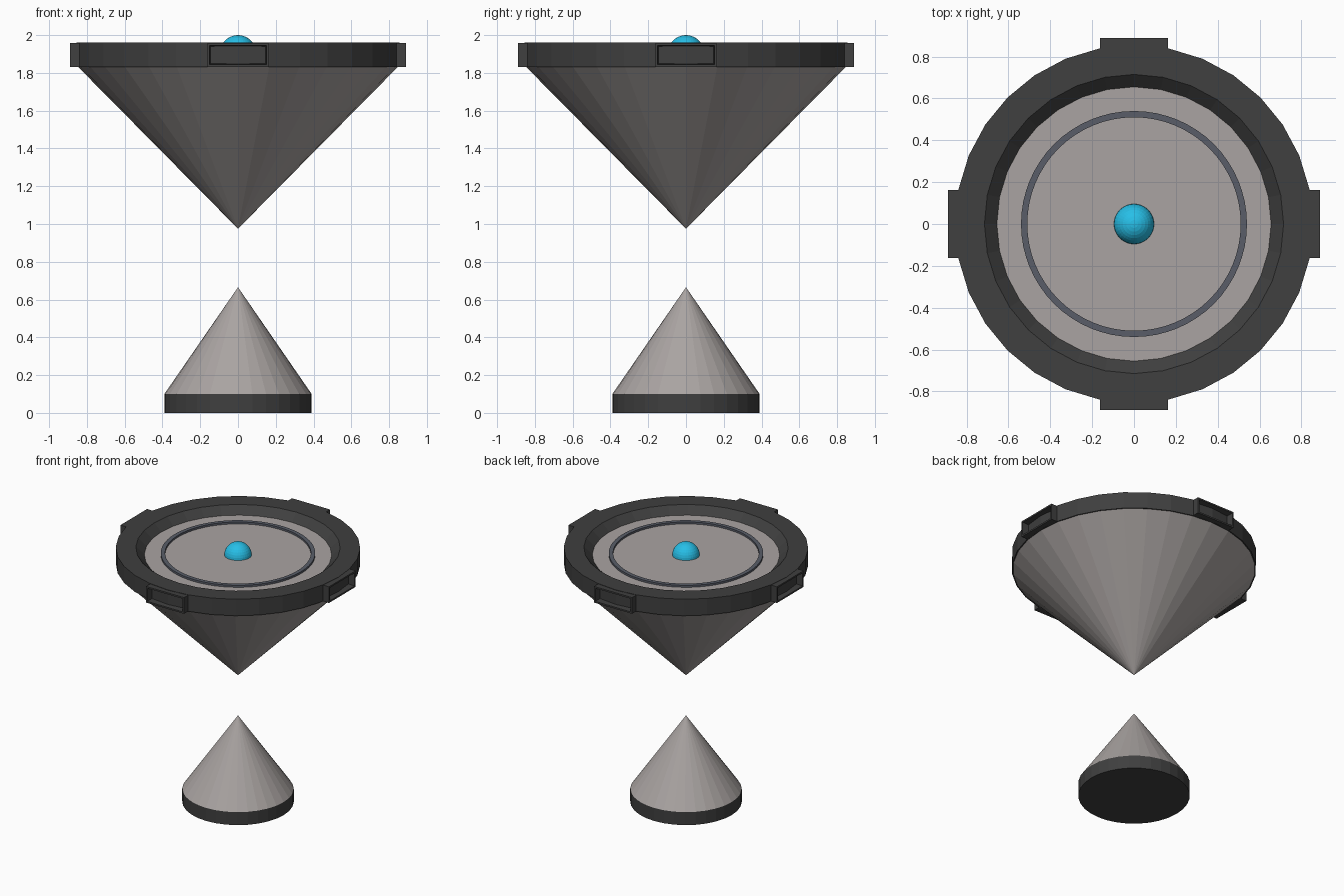
import bpy, bmesh, math
from mathutils import Matrix

cube = bpy.data.objects.get("Cube")
if cube:
    bpy.data.objects.remove(cube, do_unlink=True)


def material(name, rgb):
    m = bpy.data.materials.new(name)
    m.use_nodes = True
    m.diffuse_color = (*rgb, 1)
    m.node_tree.nodes["Principled BSDF"].inputs["Base Color"].default_value = (*rgb, 1)
    return m


GREY = material("warm grey", (0.40, 0.37, 0.36))
DARK = material("charcoal", (0.05, 0.05, 0.05))
SLATE = material("slate blue", (0.10, 0.11, 0.14))
CYAN = material("cyan", (0.02, 0.52, 0.80))


def finish(name, bm, mat):
    bmesh.ops.remove_doubles(bm, verts=bm.verts, dist=1e-5)
    bmesh.ops.recalc_face_normals(bm, faces=bm.faces)
    mesh = bpy.data.meshes.new(name)
    bm.to_mesh(mesh)
    bm.free()
    mesh.materials.append(mat)
    obj = bpy.data.objects.new(name, mesh)
    bpy.context.collection.objects.link(obj)
    return obj


def lathe(name, profile, mat, sides=32):
    """Spin a (radius, height) profile around the z axis."""
    bm = bmesh.new()
    verts = [bm.verts.new((r, 0, z)) for r, z in profile]
    edges = [bm.edges.new(pair) for pair in zip(verts, verts[1:])]
    bmesh.ops.spin(bm, geom=verts + edges, cent=(0, 0, 0), axis=(0, 0, 1),
                   angle=math.tau, steps=sides, use_duplicate=False)
    return finish(name, bm, mat)


# Lower pedestal
lathe("pedestal_base", [(0, 0), (0.39, 0), (0.39, 0.1), (0, 0.1)], DARK)
lathe("pedestal_cone", [(0.39, 0.1), (0, 0.665)], GREY)

# Floating upper cone, its rim and the sunken deck
lathe("upper_cone", [(0, 0.975), (0.85, 1.835)], GREY)
lathe("rim", [(0.84, 1.832), (0.855, 1.832), (0.855, 1.96), (0.715, 1.96),
              (0.65, 1.90), (0.65, 1.832), (0.84, 1.832)], DARK)
lathe("deck", [(0, 1.905), (0.655, 1.905)], GREY, 64)
lathe("deck_ring", [(0.51, 1.90), (0.51, 1.92), (0.54, 1.92), (0.54, 1.90)], SLATE, 64)

# Dome light in the middle of the deck
bm = bmesh.new()
bmesh.ops.create_uvsphere(bm, u_segments=32, v_segments=16, radius=0.096,
                          matrix=Matrix.Translation((0, 0, 1.904)))
finish("dome_light", bm, CYAN)

# Four rim housings, each with a recessed port in its outer face
for i, side in enumerate(("front", "left", "back", "right")):
    bm = bmesh.new()
    bmesh.ops.create_cube(bm, size=1, matrix=Matrix.Translation((0, -0.805, 1.895))
                          @ Matrix.Diagonal((0.325, 0.17, 0.125, 1)))
    bm.normal_update()
    port = min(bm.faces, key=lambda f: f.normal.y)
    bmesh.ops.inset_region(bm, faces=[port], thickness=0.017)
    bmesh.ops.inset_region(bm, faces=[port], thickness=0.008, depth=-0.06)
    bmesh.ops.rotate(bm, verts=bm.verts, cent=(0, 0, 0),
                     matrix=Matrix.Rotation(i * math.pi / 2, 3, 'Z'))
    finish(side + "_housing", bm, DARK)
